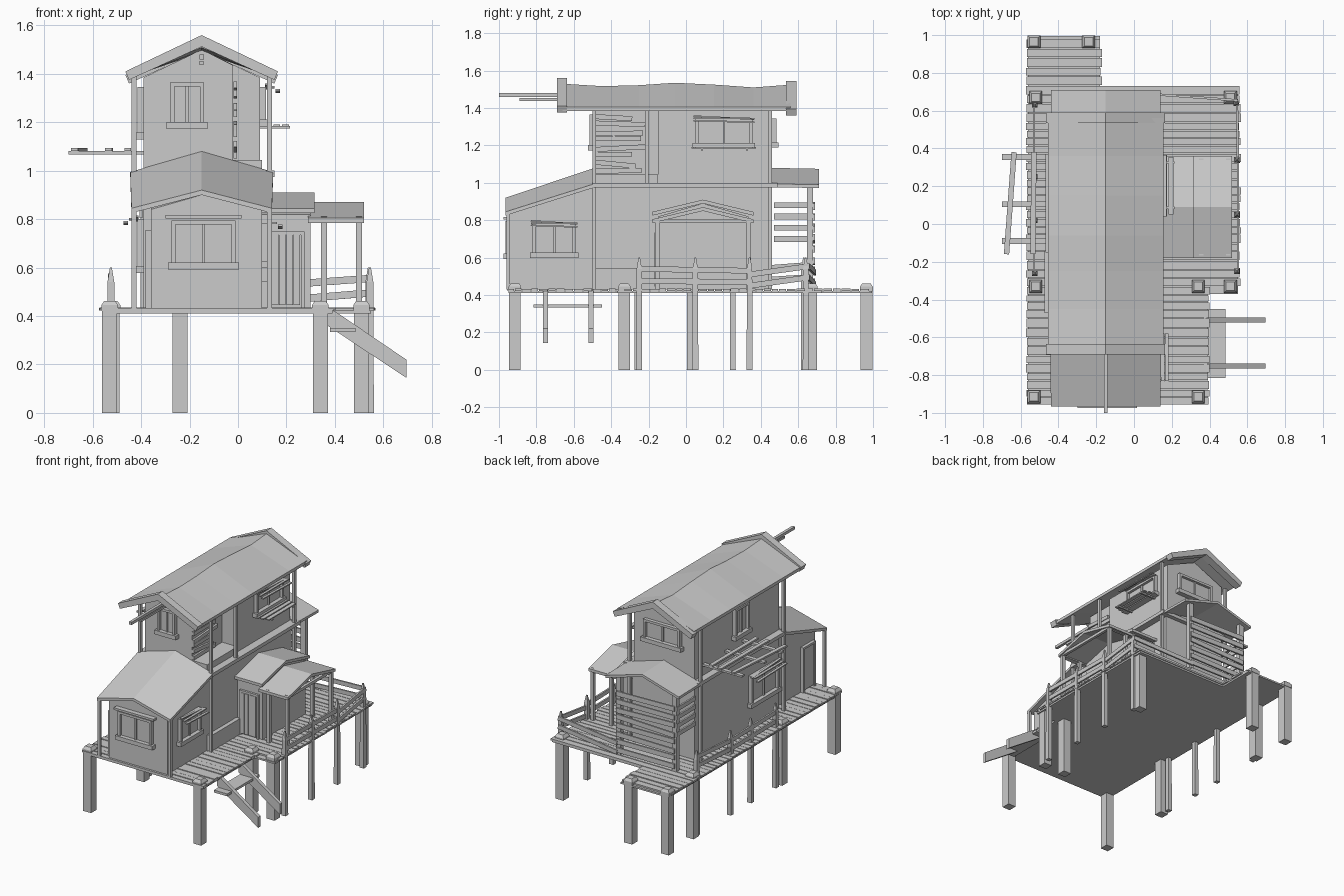
import bpy, bmesh, random
from mathutils import Vector

if "Cube" in bpy.data.objects:
    bpy.data.objects.remove(bpy.data.objects["Cube"])

random.seed(4)


def finish(name, bm):
    bmesh.ops.recalc_face_normals(bm, faces=bm.faces)
    me = bpy.data.meshes.new(name)
    bm.to_mesh(me)
    bm.free()
    ob = bpy.data.objects.new(name, me)
    bpy.context.collection.objects.link(ob)
    return ob


def add_loft(bm, rings):
    vs = [[bm.verts.new(p) for p in r] for r in rings]
    n = len(vs[0])
    for a, b in zip(vs, vs[1:]):
        for i in range(n):
            bm.faces.new((a[i], a[(i + 1) % n], b[(i + 1) % n], b[i]))
    bm.faces.new(vs[0])
    bm.faces.new(vs[-1][::-1])


def loft(name, rings):
    bm = bmesh.new()
    add_loft(bm, rings)
    return finish(name, bm)


def boxes(name, items):
    bm = bmesh.new()
    for x0, x1, y0, y1, z0, z1 in items:
        add_loft(bm, [[(x0, y0, z), (x1, y0, z), (x1, y1, z), (x0, y1, z)] for z in (z0, z1)])
    return finish(name, bm)


def beams(name, items):
    # each item: start, end, horizontal width, height
    bm = bmesh.new()
    for p, q, w, h in items:
        p, q = Vector(p), Vector(q)
        d = (q - p).normalized()
        s = d.cross(Vector((0, 0, 1))).normalized() * w / 2
        u = s.cross(d).normalized() * h / 2
        add_loft(bm, [[c + s + u, c - s + u, c - s - u, c + s - u] for c in (p, q)])
    return finish(name, bm)


def chevron(c, half, zr, ze, t):
    return [(c - half, ze), (c, zr), (c + half, ze), (c + half, ze - t), (c, zr - t), (c - half, ze - t)]


def house(x0, x1, z0, ze, zr, c=-0.15):
    return [(x0, z0), (x1, z0), (x1, ze), (c, zr), (x0, ze)]


def along_y(name, stations):
    return loft(name, [[(a, y, z) for a, z in prof] for y, prof in stations])


def along_x(name, stations):
    return loft(name, [[(x, a, z) for a, z in prof] for x, prof in stations])


def window(name, axis, pos, sign, u0, u1, z0, z1, awning=False):
    f = 0.017
    parts = [(u0, u0 + f, z0, z1, .025), (u1 - f, u1, z0, z1, .025), (u0, u1, z1 - f, z1, .025),
             (u0 - .015, u1 + .015, z0 - .012, z0 + f, .035), (u0, u1, z0, z1, .006),
             ((u0 + u1) / 2 - .006, (u0 + u1) / 2 + .006, z0, z1, .016)]
    out = []
    for a, b, c, d, t in parts:
        n0, n1 = sorted((pos - sign * .005, pos + sign * t))
        out.append((n0, n1, a, b, c, d) if axis == 'x' else (a, b, n0, n1, c, d))
    boxes(name, out)
    if awning:
        def P(n, u, z):
            return (pos + sign * n, u, z) if axis == 'x' else (u, pos + sign * n, z)
        beams(name + "_awning", [(P(.03 + .022 * i, u0 - .01, z1 + .012 - .012 * i),
                                  P(.03 + .022 * i, u1 + .01, z1 - .005 - .008 * i + .012 * (i % 2)), .018, .008)
                                 for i in range(3)])


# Deck: L-shaped slab with loose planks
outline = [(-.56, -.95), (.39, -.95), (.39, -.37), (.55, -.37), (.55, .725), (-.18, .725), (-.18, .995), (-.56, .995)]
loft("deck_slab", [[(x, y, z) for x, y in outline] for z in (.41, .422)])
planks, y = [], -.955
while y < .97:
    w = min(random.uniform(.038, .052), 1 - y)
    xr = .39 if y < -.37 else (.555 if y + w < .74 else -.18)
    planks.append((-.565 - random.uniform(0, .008), xr + random.uniform(0, .012), y, y + w - .005,
                   .422, .432 + random.uniform(0, .004)))
    y += w
boxes("deck_planks", planks)

# Main stilts with tapered caps
stilts = [(-.53, .965), (-.24, .965), (-.52, .67), (.51, .67), (-.52, -.33), (.34, -.33), (.51, -.33),
          (-.53, -.915), (.34, -.915)]
boxes("stilts", [(x - .031, x + .031, y - .031, y + .031, 0, .42) for x, y in stilts])
bm = bmesh.new()
for x, y in stilts:
    add_loft(bm, [[(x - r, y - r, z), (x + r, y - r, z), (x + r, y + r, z), (x - r, y + r, z)]
                  for z, r in ((.42, .034), (.445, .034), (.463, .022))])
finish("stilt_caps", bm)

# Fence posts (pointed, running down to the ground) and rails
bm = bmesh.new()
for x, y in [(.545, -.25), (.545, .05), (.545, .34), (.54, .64), (-.525, -.26), (-.525, .02), (-.525, .25), (-.525, .63)]:
    add_loft(bm, [[(x - r, y - r, z), (x + r, y - r, z), (x + r, y + r, z), (x - r, y + r, z)]
                  for z, r in ((0, .016), (.54, .014), (.6, .004))])
finish("fence_posts", bm)
rails = []
for za, zb in ((.475, .47), (.54, .53)):
    rails += [((.55, -.25, za), (.55, .34, zb), .012, .03),
              ((.55, .34, zb - .02), (.545, .66, zb + .025), .012, .03),
              ((.06, .69, za - .02), (.545, .655, zb + .025), .012, .03),
              ((-.53, -.26, za), (-.53, .25, zb), .012, .03),
              ((-.53, .25, zb), (-.53, .64, za + .02), .012, .03)]
beams("fence_rails", rails)

# Entry stairs
for i, y in enumerate((-.508, -.752)):
    loft(f"stair_stringer_{i}", [[(x, yy, z) for x, z in ((.37, .43), (.4, .42), (.695, .22), (.695, .145), (.37, .36))]
                                 for yy in (y - .013, y + .013)])
boxes("stair_tread", [(.38, .485, -.815, -.45, .333, .35)])

# Ground floor walls
along_y("front_room_walls", [(-.94, house(-.36, .1, .43, .84, .9)), (-.49, house(-.36, .1, .43, .98, 1.05))])
boxes("ground_floor_walls", [(-.39, .1, -.49, .46, .43, .98)])
boxes("side_bench", [(.1, .13, -.49, -.16, .43, .545)])
boxes("middle_ledge", [(-.44, .15, -.5, .49, .975, 1.0)])

# Upper floor with recessed front-right corner
along_y("upper_walls", [(-.15, house(-.39, .09, 1, 1.385, 1.5)), (.46, house(-.39, .09, 1, 1.385, 1.49))])
front = [(-.39, 1), (-.02, 1), (-.02, 1.435), (-.15, 1.5), (-.39, 1.385)]
along_y("upper_front_walls", [(-.49, front), (-.15, front)])
boxes("recess_floor", [(-.02, .1, -.49, -.15, 1, 1.045)])
beams("recess_slats", [((-.012, -.49, 1.06 + .042 * i + random.uniform(-.01, .01)),
                        (-.012, random.uniform(-.29, -.2), 1.06 + .042 * i + random.uniform(-.012, .012)), .014, .026)
                       for i in range(8)])

# Roofs
along_y("front_roof", [(-.965, chevron(-.15, .29, .92, .845, .02)), (-.49, chevron(-.15, .295, 1.08, .995, .02))])
along_y("back_roof", [(.46, chevron(-.15, .29, 1.08, .995, .018)), (.71, chevron(-.15, .29, 1.075, .99, .018))])
sag = [(-.66, 1.53), (-.45, 1.517), (-.25, 1.522), (-.06, 1.535), (.15, 1.525), (.36, 1.51), (.56, 1.525)]
along_y("upper_roof", [(y, chevron(-.15, .305, z, 1.405, .022)) for y, z in sag])
for name, ya, yb, z in (("front", -.69, -.636, 1.56), ("back", .535, .59, 1.545)):
    prof = [(-.465, z - .15), (-.15, z), (.165, z - .15), (.15, z - .185), (-.15, z - .048), (-.45, z - .185)]
    along_y(name + "_barge_boards", [(ya, prof), (yb, prof)])
boxes("ridge_poles", [(-.16, -.14, -1, -.4, 1.46, 1.48), (-.158, -.142, -.89, -.4, 1.437, 1.453)])

# Slim corner posts
posts = [(x, y, .43, zt) for x in (-.43, .13) for y, zt in ((-.95, .84), (-.49, 1.39), (.45, 1.39))]
posts += [(.13, -.21, 1, 1.39), (-.38, .665, .43, .99), (.07, .665, .43, .99)]
boxes("corner_posts", [(x - .01, x + .01, y - .01, y + .01, a, b) for x, y, a, b in posts])
boxes("back_porch_posts", [(x - .018, x + .018, .648, .68, .43, 1.0) for x in (-.385, .06)])

# Back porch slat screen
beams("back_screen", [((-.39, .685, .47 + .058 * i + random.uniform(-.01, .01)),
                       (.07, .685, .47 + .058 * i + random.uniform(-.01, .01)), .012, .034) for i in range(8)])
beams("back_screen_side", [((-.4, .47, .7 + .06 * i), (-.4, .68, .7 + .06 * i), .012, .03) for i in range(4)])

# Side shack and covered porch
shack = [(-.15, .43), (.335, .43), (.335, .82), (.09, .89), (-.15, .82)]
along_x("shack_walls", [(.09, shack), (.3, shack)])
for name, xa, xb, z in (("shack_roof", .09, .315, .91), ("porch_roof", .29, .52, .87)):
    prof = chevron(.09, .27, z, z - .065, .02)
    along_x(name, [(xa, prof), (xb, prof)])
boxes("porch_posts", [(x - .012, x + .012, y - .012, y + .012, .43, .81) for x in (.355, .5) for y in (-.155, .335)])
boxes("porch_beams", [(.29, .515, y - .01, y + .01, .785, .805) for y in (-.155, .335)]
      + [(.49, .51, -.165, .345, .785, .805)])
boxes("shack_door", [(.14 + .03 * i, .167 + .03 * i, -.168, -.15, .445, .735) for i in range(4)]
      + [(.125, .14, -.165, -.15, .43, .75), (.26, .275, -.165, -.15, .43, .75), (.125, .275, -.165, -.15, .735, .75)])
boxes("side_door", [(-.375, -.36, -.91, -.79, .445, .74), (-.382, -.36, -.92, -.905, .43, .755),
                    (-.382, -.36, -.795, -.78, .43, .755), (-.382, -.36, -.92, -.78, .74, .755)])

# Windows
window("front_window", 'y', -.94, -1, -.275, -.01, .605, .795)
boxes("front_window_lintel", [(-.3, .015, -.975, -.935, .803, .818)])
window("upper_front_window", 'y', -.49, -1, -.28, -.14, 1.185, 1.365)
window("front_side_window", 'x', .1, 1, -.82, -.59, .61, .785, True)
window("upper_right_window", 'x', .09, 1, .05, .355, 1.195, 1.345, True)
boxes("window_shelf", [(.11 + .036 * i, .138 + .036 * i, .03 + .01 * i, .375 - .01 * i, 1.183, 1.191) for i in range(3)]
      + [(.09, .215, y, y + .012, 1.174, 1.184) for y in (.08, .32)])
window("left_window", 'x', -.39, -1, -.46, -.15, .59, .8, True)
window("upper_left_window", 'x', -.39, -1, -.13, .03, 1.14, 1.345)
window("upper_back_window", 'y', .46, 1, -.29, 0, 1.2, 1.345)

# Drying rack on the left wall
beams("drying_rack", [((-.38, y, 1.075), (-.7, y, 1.075), .03, .014) for y in (-.09, .105, .355)]
      + [((-.535, -.16, 1.088), (-.53, .38, 1.088), .028, .012),
         ((-.675, -.16, 1.088), (-.635, .38, 1.088), .028, .012),
         ((-.455, -.15, 1.088), (-.455, .37, 1.088), .028, .012)])
